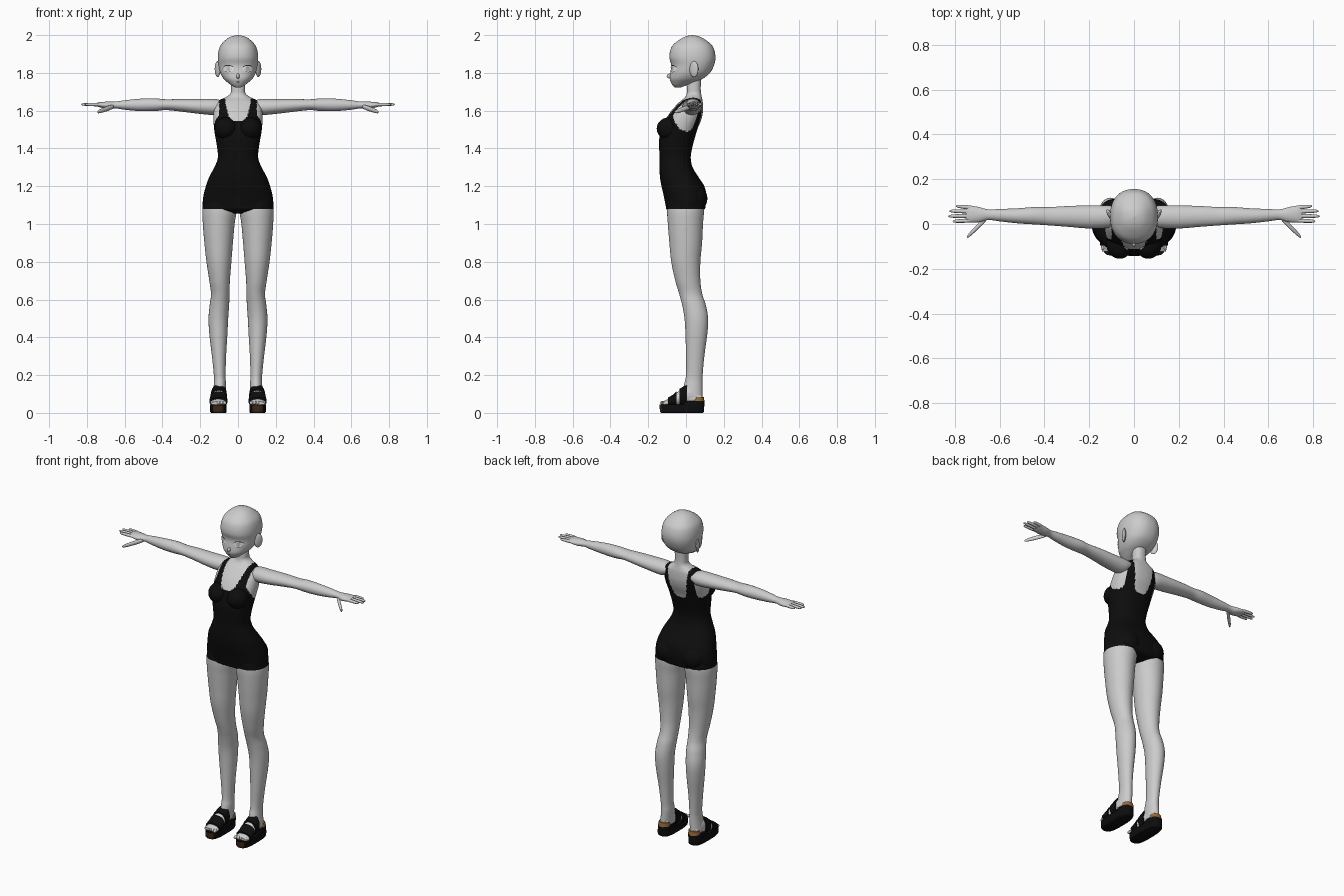
import bpy
import bmesh
from math import cos, sin, pi, sqrt, copysign
from mathutils import Matrix, Vector
from mathutils.bvhtree import BVHTree

if "Cube" in bpy.data.objects:
    bpy.data.objects.remove(bpy.data.objects["Cube"], do_unlink=True)


def make_material(name, r, g, b):
    mat = bpy.data.materials.new(name)
    mat.use_nodes = True
    mat.diffuse_color = (r, g, b, 1)
    mat.node_tree.nodes["Principled BSDF"].inputs["Base Color"].default_value = (r, g, b, 1)
    return mat


SKIN = make_material("pale_grey_skin", .6, .6, .6)
BLACK = make_material("black_fabric", .004, .004, .004)
WHITE = make_material("eye_white", .9, .9, .9)
IRIS = make_material("iris_grey", .5, .5, .5)
LASH = make_material("lash_dark", .03, .03, .03)
TAN = make_material("tan_leather", .3, .14, .04)
BROWN = make_material("dark_brown_sole", .05, .02, .01)


def finish(name, bm, mats, rule=None, mirror=False):
    """Turn a bmesh into a smooth object, coloured by an optional face rule."""
    bmesh.ops.recalc_face_normals(bm, faces=bm.faces)
    if rule:
        for face in bm.faces:
            face.material_index = rule(face.calc_center_median(), face.normal)
    mesh = bpy.data.meshes.new(name)
    bm.to_mesh(mesh)
    bm.free()
    obj = bpy.data.objects.new(name, mesh)
    bpy.context.collection.objects.link(obj)
    for mat in mats:
        mesh.materials.append(mat)
    for other in bpy.context.selected_objects:
        other.select_set(False)
    obj.select_set(True)
    bpy.context.view_layer.objects.active = obj
    bpy.ops.object.shade_smooth_by_angle(angle=.9)
    if mirror:
        obj.modifiers.new("mirror", "MIRROR")
    return obj


def smooth_rows(rows, steps):
    """Catmull-Rom interpolation of cross-section rows."""
    result = []
    last = len(rows) - 1
    for i in range(last):
        near = (rows[max(i - 1, 0)], rows[i], rows[i + 1], rows[min(i + 2, last)])
        for k in range(steps):
            t = k / steps
            result.append([b + t / 2 * (c - a + t * (2 * a - 5 * b + 4 * c - d + t * (3 * (b - c) + d - a)))
                           for a, b, c, d in zip(*near)])
    return result + [list(rows[-1])]


PLACE = {"x": lambda t, u, v: (t, u, v), "y": lambda t, u, v: (u, t, v), "z": lambda t, u, v: (u, v, t)}


def loft(name, axis, rows, mats, rule=None, mirror=True, steps=4, sides=32, power=2):
    """Loft rows of (position, u_min, u_max, v_min, v_max) along an axis."""
    bm = bmesh.new()
    rings = []
    for t, u0, u1, v0, v1 in smooth_rows(rows, steps):
        ring = []
        for k in range(sides):
            angle = 2 * pi * k / sides
            cu, cv = [copysign(abs(w) ** (2 / power), w) for w in (cos(angle), sin(angle))]
            spot = PLACE[axis](t, (u0 + u1 + (u1 - u0) * cu) / 2, (v0 + v1 + (v1 - v0) * cv) / 2)
            ring.append(bm.verts.new(spot))
        rings.append(ring)
    for low, high in zip(rings, rings[1:]):
        for k in range(sides):
            n = (k + 1) % sides
            bm.faces.new((low[k], low[n], high[n], high[k]))
    bm.faces.new(rings[0])
    bm.faces.new(rings[-1])
    return finish(name, bm, mats, rule, mirror)


def ball(name, centre, size, mats, rule=None, mirror=True, turn=0):
    bm = bmesh.new()
    matrix = Matrix.Translation(centre) @ Matrix.Rotation(turn, 4, "Z") @ Matrix.Diagonal((*size, 1))
    bmesh.ops.create_uvsphere(bm, u_segments=40, v_segments=28, radius=1, matrix=matrix)
    return finish(name, bm, mats, rule, mirror)


def rod(name, start, end, radius):
    """Tapered finger running mostly along x."""
    start, end = Vector(start), Vector(end)
    rows = []
    for f, k in ((0, .8), (.3, 1), (.75, .85), (.95, .55), (1, .1)):
        p, r = start.lerp(end, f), radius * k
        rows.append((p.x, p.y - r, p.y + r, p.z - r, p.z + r))
    return loft(name, "x", rows, [SKIN], sides=12)


def suit(c, normal):
    """Black inside the tank-suit outline, skin elsewhere."""
    x = abs(c.x)
    base, rise = (1.545, .12) if c.y < .02 else (1.48, .19)
    neckline = c.z > base + rise * (x / .07) ** 4
    armhole = x > .1 and ((c.y - .005) / .075) ** 2 + ((c.z - 1.6) / .11) ** 2 < 1
    shoulder = c.z > 1.6 and x > .106
    return 0 if neckline or armhole or shoulder else 1


# Torso and neck: height, half width, front, back
torso = ((1.055, .09, -.05, .05), (1.075, .178, -.1, .095), (1.1, .187, -.108, .104),
         (1.15, .183, -.118, .108), (1.2, .17, -.13, .097), (1.25, .152, -.138, .065),
         (1.3, .125, -.14, .035), (1.35, .107, -.14, .025), (1.4, .11, -.142, .032),
         (1.45, .118, -.142, .045), (1.5, .126, -.13, .06), (1.55, .13, -.11, .08),
         (1.59, .129, -.085, .089), (1.62, .125, -.06, .09), (1.65, .108, -.03, .088),
         (1.67, .068, -.006, .084), (1.69, .041, .004, .08), (1.72, .037, .006, .078),
         (1.79, .037, .01, .08))
loft("torso", "z", [(z, -w, w, f, b) for z, w, f, b in torso], [SKIN, BLACK], suit,
     mirror=False, steps=8, sides=112, power=2.3)
ball("breast", (.064, -.088, 1.505), (.06, .067, .06), [SKIN, BLACK], suit)
ball("buttock", (.082, .04, 1.135), (.08, .073, .075), [BLACK])

# Head: height, half width, front, back
skull = ((1.722, .012, -.06, -.03), (1.733, .034, -.07, 0), (1.75, .056, -.08, .045),
         (1.77, .077, -.086, .09), (1.8, .094, -.083, .127), (1.84, .103, -.078, .148),
         (1.88, .107, -.088, .156), (1.92, .102, -.083, .15), (1.95, .089, -.067, .134),
         (1.98, .059, -.028, .096), (1.994, .032, .002, .066), (2, .003, .03, .036))
head = loft("head", "z", [(z, -w, w, f, b) for z, w, f, b in skull], [SKIN],
            mirror=False, steps=6, sides=64, power=2.25)
ball("nose", (0, -.086, 1.783), (.009, .016, .013), [SKIN], mirror=False)
ball("ear", (.108, .042, 1.82), (.01, .026, .042), [SKIN], turn=-.5)

# Face details wrapped onto the head
surface = BVHTree.FromPolygons([v.co for v in head.data.vertices],
                               [p.vertices[:] for p in head.data.polygons])


def patch(name, cx, cz, a, b, low, high, mat, lift=.003, mirror=True):
    """Thin plate covering part of an ellipse, between two height fractions."""
    bm = bmesh.new()
    columns = []
    for i in range(17):
        s = -cos(pi * i / 16)
        column = []
        for j in range(5):
            z = cz + b * (sqrt(max(1 - s * s, .01))) * (low + (high - low) * j / 4)
            hit = surface.ray_cast(Vector((cx + a * s, -1, z)), Vector((0, 1, 0)))[0]
            column.append(bm.verts.new(hit - Vector((0, lift, 0))))
        columns.append(column)
    for left, right in zip(columns, columns[1:]):
        for j in range(4):
            bm.faces.new((left[j], right[j], right[j + 1], left[j + 1]))
    finish(name, bm, [mat], mirror=mirror)


patch("eye", .051, 1.822, .026, .017, -1, 1, WHITE)
patch("iris", .05, 1.822, .011, .014, -1, 1, IRIS, lift=.004)
patch("upper_lash", .052, 1.822, .029, .018, .85, 1.15, LASH, lift=.005)
patch("lower_lash", .054, 1.822, .022, .017, -1.1, -.97, LASH, lift=.005)
patch("mouth", 0, 1.752, .011, .002, -1, 1, LASH, mirror=False)

# Arms and hands, modelled on the left and mirrored
arm = ((.085, -.005, .078, 1.6, 1.652), (.12, -.018, .083, 1.578, 1.662),
       (.2, -.02, .083, 1.583, 1.662), (.3, -.012, .08, 1.595, 1.662),
       (.38, -.006, .075, 1.603, 1.66), (.44, -.002, .076, 1.598, 1.665),
       (.52, .003, .07, 1.598, 1.663), (.6, .012, .067, 1.605, 1.655),
       (.65, .018, .065, 1.612, 1.648), (.69, .008, .075, 1.609, 1.648),
       (.73, .007, .082, 1.617, 1.645), (.75, .012, .08, 1.624, 1.641))
loft("arm", "x", arm, [SKIN])
for finger, base, tip, reach in (("index", .016, .012, .81), ("middle", .036, .035, .83),
                                 ("ring", .056, .058, .825), ("little", .073, .08, .795)):
    rod(finger + "_finger", (.725, base, 1.632), (reach, tip, 1.633), .009)
rod("thumb", (.66, .025, 1.622), (.745, -.058, 1.592), .013)

# Legs: height, inner, outer, front, back
leg = ((1.16, .03, .17, -.09, .085), (1.08, .008, .188, -.1, .095), (1, .018, .186, -.096, .09),
       (.9, .027, .178, -.088, .085), (.8, .035, .167, -.078, .076), (.7, .043, .152, -.057, .076),
       (.63, .045, .143, -.036, .086), (.57, .047, .15, -.02, .105), (.5, .052, .156, -.008, .117),
       (.42, .056, .152, -.003, .113), (.3, .063, .138, 0, .097), (.2, .066, .128, 0, .088),
       (.15, .064, .128, -.01, .087), (.07, .068, .135, -.03, .087))
loft("leg", "z", leg, [SKIN, BLACK], lambda c, n: int(c.z > 1.078), steps=8, sides=40)

# Feet and toes: depth, inner, outer, bottom, top
foot = ((.08, .075, .125, .05, .1), (.03, .067, .135, .04, .145), (-.03, .064, .14, .04, .122),
        (-.07, .062, .145, .035, .088), (-.11, .063, .145, .035, .066), (-.122, .067, .142, .04, .06))
loft("foot", "y", foot, [SKIN])
for i in range(5):
    ball("toe", (.07 + .017 * i, -.122 + .005 * i, .053), (.009, .015, .01), [SKIN])

# Platform sandals
sole = ((0, .064, .143, -.132, .09), (.01, .06, .148, -.138, .096), (.045, .06, .148, -.14, .096))
loft("sole", "z", sole, [BLACK, BROWN], lambda c, n: int(n.y < -.6 and c.z < .035), sides=48, power=3)
loft("heel_wedge", "z", ((.035, .062, .145, -.05, .097), (.062, .064, .14, -.01, .097)), [BLACK], power=2.6)
loft("heel_band", "z", ((.06, .066, .137, .03, .098), (.085, .069, .133, .038, .094)), [TAN])
fine_foot = smooth_rows(foot, 10)
for strap, back, front in (("ankle_strap", .012, -.036), ("toe_strap", -.05, -.1)):
    band = [(y, a - .006, b + .006, low, high + .008)
            for y, a, b, low, high in fine_foot if front < y < back]
    loft(strap, "y", band, [BLACK], steps=1, power=2.3)
